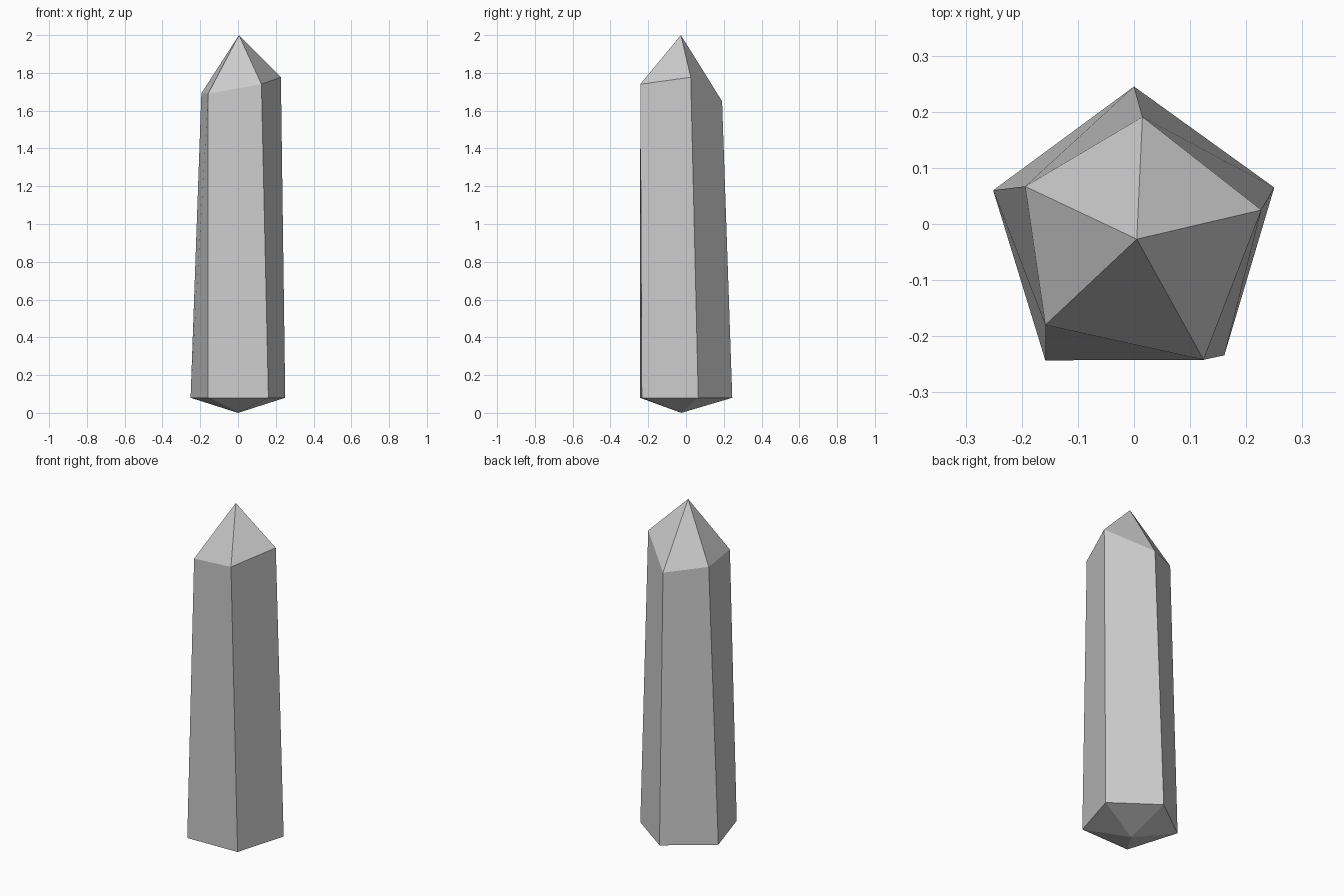
import bpy
import bmesh

if "Cube" in bpy.data.objects:
    bpy.data.objects.remove(bpy.data.objects["Cube"])

# Outline of the five-sided shaft: (x, y) at the foot, (x, y, z) at the sloping shoulder
FOOT_Z = 0.08
foot = [(0.0, 0.245), (-0.251, 0.06), (-0.158, -0.243), (0.161, -0.234), (0.25, 0.065)]
shoulder = [(0.015, 0.191, 1.65), (-0.194, 0.067, 1.692), (-0.158, -0.18, 1.69),
            (0.124, -0.242, 1.74), (0.227, 0.025, 1.777)]

bm = bmesh.new()
low = [bm.verts.new((x, y, FOOT_Z)) for x, y in foot]
high = [bm.verts.new(p) for p in shoulder]
base_point = bm.verts.new((0.0, -0.025, 0.0))
tip = bm.verts.new((0.005, -0.027, 2.0))

# Shaft sides, pointed tip and shallow pointed base
for i in range(5):
    j = (i + 1) % 5
    bm.faces.new((low[i], low[j], high[j], high[i]))
    bm.faces.new((high[i], high[j], tip))
    bm.faces.new((low[j], low[i], base_point))

bmesh.ops.recalc_face_normals(bm, faces=bm.faces)
mesh = bpy.data.meshes.new("crystal_shard")
bm.to_mesh(mesh)
bm.free()
crystal = bpy.data.objects.new("crystal_shard", mesh)
bpy.context.collection.objects.link(crystal)
